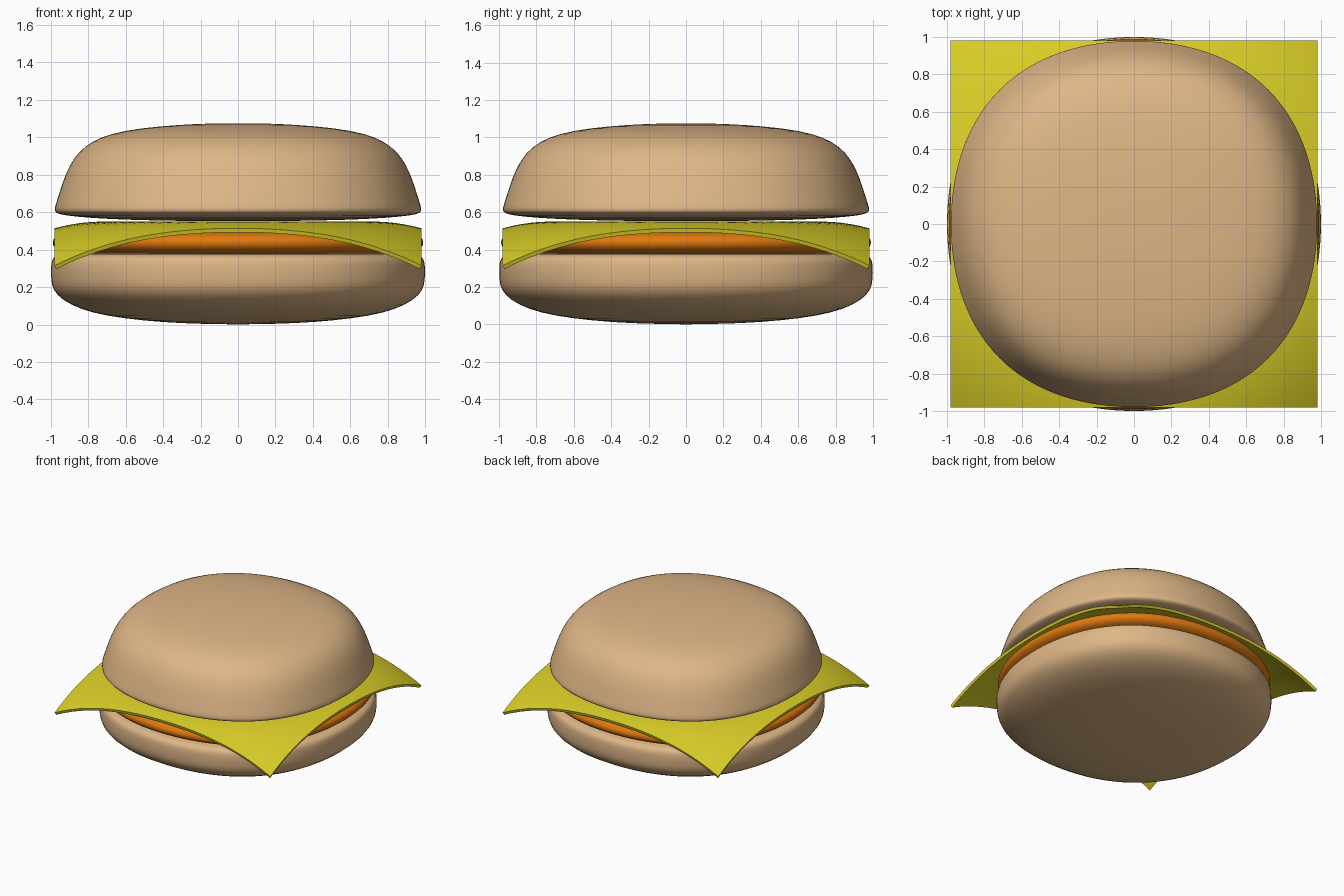
import bpy, bmesh, math

if "Cube" in bpy.data.objects:
    bpy.data.objects.remove(bpy.data.objects["Cube"])


def material(name, rgb):
    m = bpy.data.materials.new(name)
    m.diffuse_color = (*rgb, 1)
    m.use_nodes = True
    m.node_tree.nodes["Principled BSDF"].inputs["Base Color"].default_value = m.diffuse_color
    return m


def finish(name, bm, mat):
    bmesh.ops.recalc_face_normals(bm, faces=bm.faces)
    me = bpy.data.meshes.new(name)
    bm.to_mesh(me)
    bm.free()
    me.materials.append(mat)
    ob = bpy.data.objects.new(name, me)
    bpy.context.collection.objects.link(ob)
    me.shade_smooth()
    return ob


def rounded_disc(name, profile, mat, segments=64):
    """Sweep an (r, z) profile, bottom to top, round a slightly squarish circle."""
    bm = bmesh.new()
    rings = []
    for r, z in profile[1:-1]:
        ring = []
        for i in range(segments):
            a = 2 * math.pi * i / segments
            k = r * (1 + 0.019 * (1 - math.cos(4 * a)))
            ring.append(bm.verts.new((k * math.cos(a), k * math.sin(a), z)))
        rings.append(ring)
    bottom = bm.verts.new((0, 0, profile[0][1]))
    top = bm.verts.new((0, 0, profile[-1][1]))
    for i in range(segments):
        j = (i + 1) % segments
        for lo, hi in zip(rings, rings[1:]):
            bm.faces.new((lo[i], lo[j], hi[j], hi[i]))
        bm.faces.new((bottom, rings[0][j], rings[0][i]))
        bm.faces.new((top, rings[-1][i], rings[-1][j]))
    ob = finish(name, bm, mat)
    ob.modifiers.new("smooth", "SUBSURF").levels = 1
    return ob


bread = material("bread", (0.73, 0.47, 0.24))
orange = material("orange", (0.74, 0.19, 0.005))
yellow = material("yellow", (0.70, 0.62, 0.02))

# Bottom bun
rounded_disc("bottom_bun", [
    (0, 0.0), (0.3, 0.006), (0.5, 0.02), (0.7, 0.045), (0.84, 0.08),
    (0.94, 0.13), (0.99, 0.185), (1.0, 0.24), (1.0, 0.32), (0.992, 0.355),
    (0.96, 0.375), (0.9, 0.38), (0.5, 0.38), (0, 0.38)], bread)

# Patty
rounded_disc("patty", [
    (0, 0.372), (0.5, 0.372), (0.88, 0.374), (0.95, 0.385), (0.985, 0.412),
    (0.993, 0.44), (0.983, 0.468), (0.94, 0.492), (0.85, 0.508),
    (0.5, 0.512), (0, 0.512)], orange)

# Cheese slice, drooping away from the centre
bm = bmesh.new()
bmesh.ops.create_grid(bm, x_segments=40, y_segments=40, size=0.98)
for v in bm.verts:
    v.co.z = 0.55 - 0.53 * max(0, v.co.xy.length - 0.72) ** 2
cheese = finish("cheese_slice", bm, yellow)
mod = cheese.modifiers.new("thickness", "SOLIDIFY")
mod.thickness = 0.022
mod.offset = -1
bpy.context.view_layer.objects.active = cheese
cheese.select_set(True)
bpy.ops.object.modifier_apply(modifier="thickness")
for v in cheese.data.vertices:          # keep the cut sides upright
    v.co.x = max(-0.98, min(0.98, v.co.x))
    v.co.y = max(-0.98, min(0.98, v.co.y))
bpy.ops.object.shade_smooth_by_angle(angle=math.radians(40))

# Top bun
rounded_disc("top_bun", [
    (0, 0.552), (0.4, 0.554), (0.7, 0.563), (0.88, 0.577), (0.96, 0.589),
    (0.985, 0.605), (0.975, 0.64), (0.953, 0.71), (0.93, 0.78), (0.9, 0.85),
    (0.855, 0.92), (0.78, 0.98), (0.68, 1.02), (0.52, 1.05), (0.3, 1.068),
    (0.15, 1.074), (0, 1.075)], bread)
